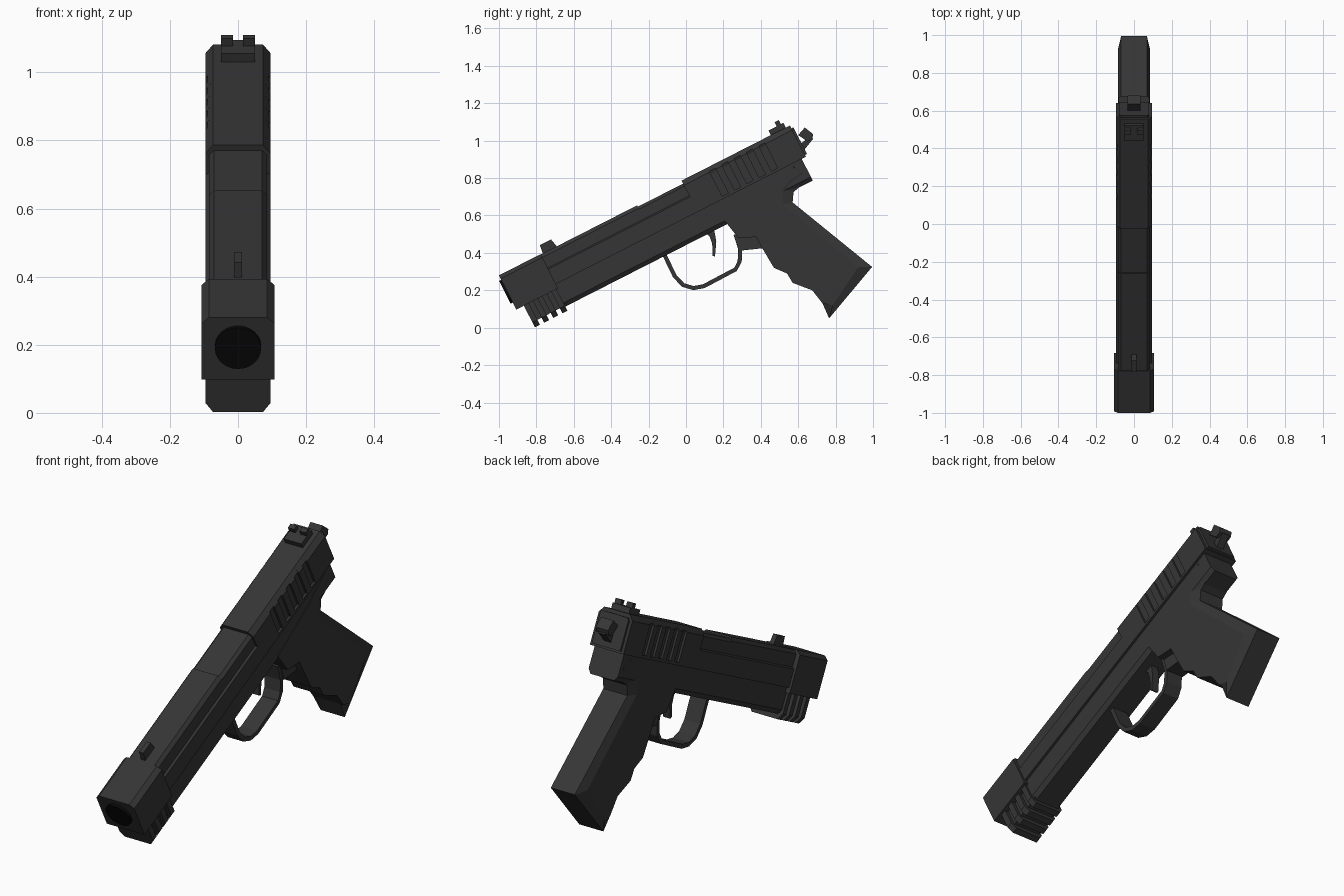
import bpy, bmesh, math
from mathutils import Vector

cube = bpy.data.objects.get("Cube")
if cube:
    bpy.data.objects.remove(cube, do_unlink=True)

TILT = math.radians(27)
C, S = math.cos(TILT), math.sin(TILT)


def material(name, value):
    m = bpy.data.materials.new(name)
    m.use_nodes = True
    col = (value, value, value, 1)
    m.diffuse_color = col
    m.node_tree.nodes["Principled BSDF"].inputs["Base Color"].default_value = col
    return m


GREY = material("dark grey", 0.036)
BLACK = material("black", 0.003)


def along(u, x, d):
    """u runs back along the barrel, d runs down from the top line."""
    return Vector((x, -1 + C * u + S * d, 0.28 + S * u - C * d))


def build(name, lofts, mat=GREY):
    """Each loft is a list of rings with equal point counts, capped at both ends."""
    bm = bmesh.new()
    for rings in lofts:
        vs = [[bm.verts.new(p) for p in ring] for ring in rings]
        n = len(vs[0])
        for a, b in zip(vs, vs[1:]):
            for i in range(n):
                j = (i + 1) % n
                bm.faces.new((a[i], a[j], b[j], b[i]))
        bm.faces.new(vs[0])
        bm.faces.new(vs[-1][::-1])
    bmesh.ops.recalc_face_normals(bm, faces=bm.faces)
    me = bpy.data.meshes.new(name)
    bm.to_mesh(me)
    bm.free()
    me.materials.append(mat)
    ob = bpy.data.objects.new(name, me)
    bpy.context.collection.objects.link(ob)
    return ob


def bar(half, u0, u1):
    """Mirrored (x, d) half section swept along the barrel direction."""
    sec = half + [(-x, d) for x, d in reversed(half)]
    return [[along(u, x, d) for x, d in sec] for u in (u0, u1)]


def box(x0, x1, d0, d1, u0, u1):
    sec = [(x0, d0), (x1, d0), (x1, d1), (x0, d1)]
    return [[along(u, x, d) for x, d in sec] for u in (u0, u1)]


def plate(pts, w, inset=None, w2=0):
    """Side outline (y, z) given width; optional inset outline makes bevelled sides."""
    layers = [(-w, pts), (w, pts)]
    if inset:
        layers = [(-w2, inset)] + layers + [(w2, inset)]
    return [[Vector((x, y, z)) for y, z in p] for x, p in layers]


# Muzzle block with chamfered top, and the bore
build("muzzle_block", [bar([(0.085, 0), (0.107, 0.02), (0.107, 0.205)], 0, 0.25)])
ring = [(0.068 * math.cos(i * math.tau / 24), 0.095 + 0.068 * math.sin(i * math.tau / 24))
        for i in range(24)]
build("bore", [[[along(u, x, d) for x, d in ring] for u in (-0.013, 0.03)]], BLACK)

# Ribbed rail under the muzzle
teeth = [bar([(0.075, 0.19), (0.075, 0.305)], 0.046, 0.25)]
for i in range(4):
    u = 0.045 + i * 0.055
    teeth.append(bar([(0.095, 0.19), (0.095, 0.305), (0.073, 0.335)], u, u + 0.03))
build("muzzle_rail", teeth)

# Slide: narrower front top, lowered middle panel, wider ribbed rear
build("slide_front", [
    bar([(0.07, 0.002), (0.085, 0.02), (0.085, 0.1)], 0.25, 0.828),
    bar([(0.07, 0.01), (0.085, 0.025), (0.085, 0.1)], 0.828, 1.1),
    bar([(0.085, 0.083), (0.095, 0.09), (0.095, 0.18)], 0.25, 1.1)])
FULL = [(0.073, -0.008), (0.095, 0.02), (0.095, 0.18)]
GROOVE = [(0.073, -0.008), (0.09, 0.014), (0.084, 0.03),
          (0.084, 0.165), (0.095, 0.165), (0.095, 0.18)]
rear, u = [bar(FULL, 1.1, 1.255)], 1.255
for i in range(5):
    rear.append(bar(GROOVE, u, u + 0.037))
    end = u + 0.074 if i < 4 else 1.75
    rear.append(bar(FULL, u + 0.037, end))
    u += 0.074
rear.append(bar([(0.07, 0.01), (0.08, 0.02), (0.08, 0.17)], 1.75, 1.762))
build("slide_rear", rear)

# Frame below the slide
build("frame", [bar([(0.083, 0.17), (0.083, 0.288), (0.066, 0.31)], 0.22, 1.725)])

# Sights
build("front_sight", [[[along(u, x, d) for u, d in
      [(0.26, 0.02), (0.268, -0.045), (0.335, -0.045), (0.35, 0.02)]] for x in (-0.012, 0.012)]])
build("rear_sight", [box(-0.05, 0.05, -0.036, 0.01, 1.635, 1.725),
                     box(-0.05, -0.015, -0.06, -0.03, 1.685, 1.71),
                     box(0.015, 0.05, -0.06, -0.03, 1.685, 1.71)])

# Hammer
build("hammer", [
    plate([(0.56, 0.93), (0.61, 0.98), (0.645, 1.01), (0.66, 1.035), (0.68, 1.01), (0.60, 0.91)], 0.02),
    plate([(0.60, 1.03), (0.635, 1.07), (0.68, 1.035), (0.675, 1.01), (0.65, 0.995)], 0.035)])

# Grip with finger grooves and bevelled back and base
front = [(0.20, 0.58), (0.28, 0.48), (0.375, 0.485), (0.405, 0.43), (0.47, 0.32),
         (0.54, 0.29), (0.57, 0.24), (0.675, 0.20), (0.73, 0.13)]
back = [(0.765, 0.05), (0.995, 0.325), (0.57, 0.67), (0.575, 0.725), (0.61, 0.755),
        (0.675, 0.79), (0.60, 0.88), (0.45, 0.75)]
back_in = [(0.785, 0.12), (0.92, 0.323), (0.52, 0.66), (0.515, 0.74), (0.56, 0.79),
           (0.62, 0.83), (0.57, 0.86), (0.45, 0.75)]
build("grip", [plate(front + back, 0.068, front + back_in, 0.086)])
build("guard_fillet", [plate([(0.21, 0.57), (0.28, 0.48), (0.30, 0.413), (0.41, 0.425), (0.40, 0.52)], 0.05)])

# Trigger and its guard strap
build("trigger", [plate([(0.08, 0.52), (0.125, 0.49), (0.14, 0.45), (0.142, 0.385), (0.155, 0.38),
                         (0.162, 0.46), (0.155, 0.50), (0.14, 0.56)], 0.02)])
path = [Vector(p) for p in [(-0.125, 0.41), (-0.06, 0.275), (-0.015, 0.228), (0.04, 0.212),
                            (0.095, 0.222), (0.265, 0.312), (0.287, 0.355), (0.29, 0.42), (0.265, 0.50)]]
outer, inner = [], []
for i, p in enumerate(path):
    t = (path[min(i + 1, len(path) - 1)] - path[max(i - 1, 0)]).normalized()
    n = Vector((-t.y, t.x)) * 0.011
    outer.append(p - n)
    inner.append(p + n)
build("trigger_guard", [plate(outer + inner[::-1], 0.045)])
